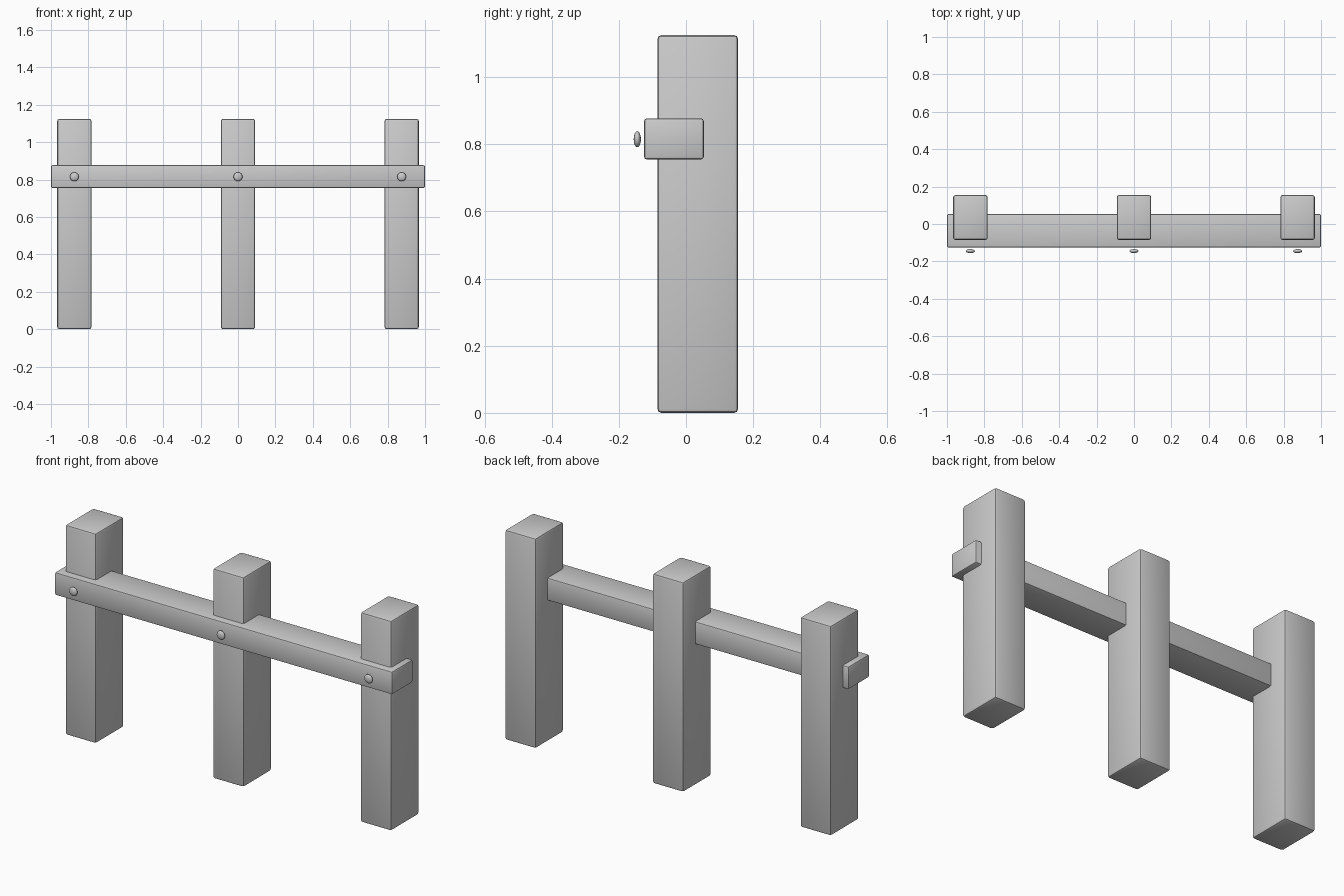
import bpy
from mathutils import Vector

if "Cube" in bpy.data.objects:
    bpy.data.objects.remove(bpy.data.objects["Cube"], do_unlink=True)

grey = bpy.data.materials.new("plain grey")
grey.use_nodes = True
colour = (0.6, 0.6, 0.6, 1)
grey.diffuse_color = colour
grey.node_tree.nodes["Principled BSDF"].inputs["Base Color"].default_value = colour


def finish(name):
    ob = bpy.context.object
    ob.name = name
    ob.data.materials.append(grey)
    bpy.ops.object.transform_apply(location=False, rotation=True, scale=True)
    return ob


def beam(name, low, high, bevel):
    """Box between two corners with softened edges."""
    low, high = Vector(low), Vector(high)
    bpy.ops.mesh.primitive_cube_add(size=1, location=(low + high) / 2)
    bpy.context.object.scale = high - low
    ob = finish(name)
    mod = ob.modifiers.new("soft edges", "BEVEL")
    mod.width = bevel
    mod.segments = 2
    bpy.ops.object.modifier_apply(modifier=mod.name)
    bpy.ops.object.shade_smooth_by_angle()


# Posts, each with a flattened bolt head floating just ahead of the rail
for side, x in (("right", -0.875), ("middle", 0), ("left", 0.875)):
    beam(side + "_post", (x - 0.092, -0.085, 0), (x + 0.092, 0.155, 1.125), 0.012)
    bpy.ops.mesh.primitive_uv_sphere_add(segments=16, ring_count=8, radius=0.024,
                                         location=(x, -0.145, 0.815))
    bpy.context.object.scale = (1, 0.45, 1)
    finish(side + "_bolt")
    bpy.ops.object.shade_smooth()

# Horizontal rail
beam("rail", (-1, -0.125, 0.755), (1, 0.053, 0.877), 0.008)
